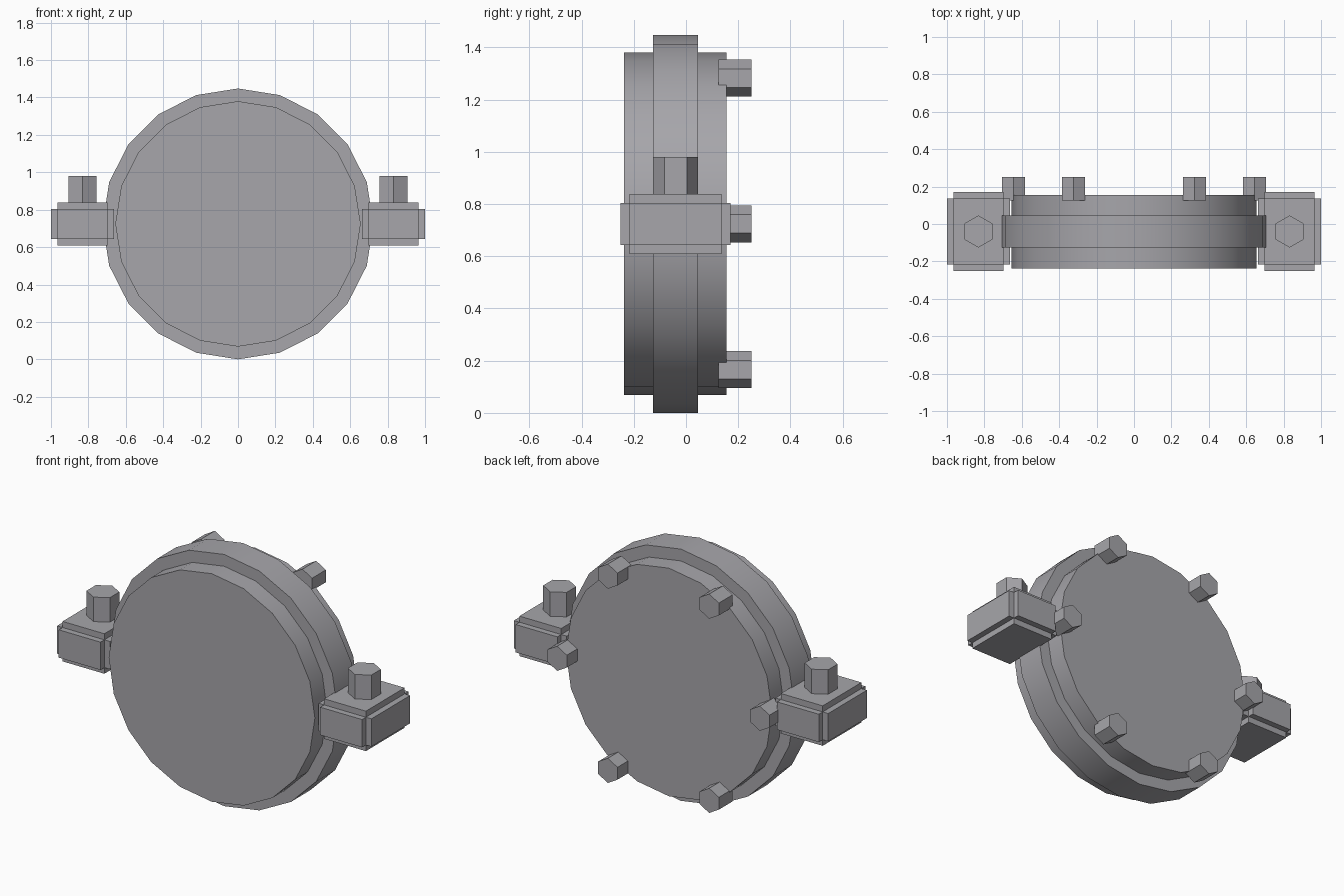
import bpy
from math import radians, sin, cos, pi

if "Cube" in bpy.data.objects:
    bpy.data.objects.remove(bpy.data.objects["Cube"])

CZ = 0.724   # height of the drum axis
CY = -0.04   # middle of the rim and side blocks

# Dark grey metal for every part
metal = bpy.data.materials.new("dark_metal")
metal.diffuse_color = (0.385, 0.38, 0.405, 1)
metal.use_nodes = True
metal.node_tree.nodes["Principled BSDF"].inputs["Base Color"].default_value = metal.diffuse_color


def finish(name):
    ob = bpy.context.object
    ob.name = name
    ob.data.materials.append(metal)
    return ob


def prism(name, sides, radius, start, end, centre, along_y=False, smooth=False):
    """Regular prism from start to end along Z at (x, y), or along Y at (x, z)."""
    mid = (start + end) / 2
    loc = (centre[0], mid, centre[1]) if along_y else (centre[0], centre[1], mid)
    bpy.ops.mesh.primitive_cylinder_add(vertices=sides, radius=radius, depth=end - start, location=loc)
    ob = finish(name)
    if along_y:
        ob.rotation_euler.x = radians(90)
    if smooth:
        bpy.ops.object.shade_smooth_by_angle(angle=radians(30))


def box(name, centre, half):
    bpy.ops.mesh.primitive_cube_add(size=2, location=centre)
    finish(name).scale = half


# Drum body and wider rim band
prism("drum_body", 20, 0.656, -0.238, 0.155, (0, CZ), along_y=True, smooth=True)
prism("rim_band", 20, 0.724, -0.126, 0.046, (0, CZ), along_y=True, smooth=True)

# Ring of six hex bolts on the back
for i in range(6):
    a = i * pi / 3
    prism(f"back_bolt_{i + 1}", 6, 0.071, 0.125, 0.25,
          (0.645 * cos(a), CZ + 0.645 * sin(a)), along_y=True)

# Side blocks: three crossing boxes leave stepped edges; hex bolt on top
full = (0.168, 0.211, 0.115)
step = 0.035
for side, s in (("left", -1), ("right", 1)):
    for k, part in enumerate(("side", "front", "top")):
        half = [f if j == k else f - step for j, f in enumerate(full)]
        box(f"{side}_block_{part}_plate", (s * 0.832, CY, CZ), half)
    prism(f"{side}_top_bolt", 6, 0.086, 0.78, 0.98, (s * 0.832, CY))
